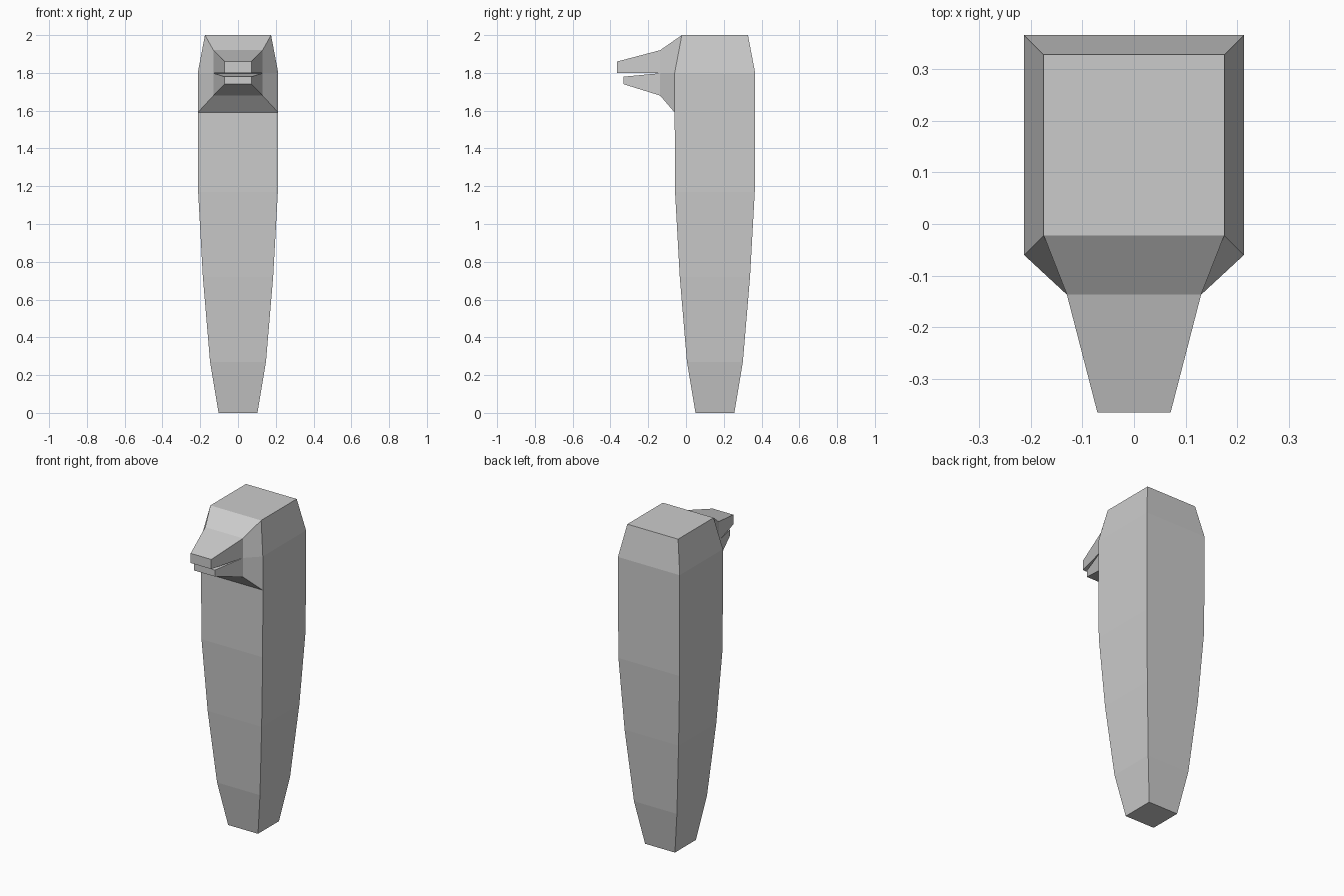
import bpy
import bmesh

cube = bpy.data.objects.get("Cube")
if cube:
    bpy.data.objects.remove(cube, do_unlink=True)

grey = bpy.data.materials.new("plain grey")
grey.use_nodes = True
grey.diffuse_color = (0.6, 0.6, 0.6, 1)
grey.node_tree.nodes["Principled BSDF"].inputs["Base Color"].default_value = (0.6, 0.6, 0.6, 1)

bm = bmesh.new()


def face(*points):
    bm.faces.new([bm.verts.new(p) for p in points])


def mirrored(points):
    return [(-x, y, z) for x, y, z in points]


def strip(a, b):
    """Bridge two right-hand profiles and repeat the faces on the other side."""
    for pa, pb in ((a, b), (mirrored(a), mirrored(b))):
        for i in range(len(a) - 1):
            face(pa[i], pa[i + 1], pb[i + 1], pb[i])


def across(p, q):
    """Face spanning from the left edge p-q to its mirror image."""
    face(p, q, *mirrored([q, p]))


# Trunk: square rings as (height, half width) about y = 0.153
CY = 0.153
rings = [(0, 0.103), (0.27, 0.148), (0.72, 0.186), (1.17, 0.211),
         (1.59, 0.213), (1.8, 0.213), (2.0, 0.175)]
for (z0, h0), (z1, h1) in zip(rings, rings[1:]):
    strip([(h0, CY - h0, z0), (h0, CY + h0, z0)], [(h1, CY - h1, z1), (h1, CY + h1, z1)])
    across((h0, CY + h0, z0), (h1, CY + h1, z1))
    if z1 < 1.6:  # the muzzle replaces the front above this height
        across((h0, CY - h0, z0), (h1, CY - h1, z1))
for z, h in (rings[0], rings[-1]):
    across((h, CY - h, z), (h, CY + h, z))

# Muzzle: profiles from brow to throat, narrowing to the mouth corners
base = [(h, CY - h, z) for z, h in reversed(rings[-3:])]
neck = [(0.13, -0.137, 1.92), (0.13, -0.137, 1.798), (0.13, -0.137, 1.68)]
strip(base, neck)
across(base[0], neck[0])
across(base[2], neck[2])

# Upper and lower jaws, open at the front
upper_tip = [(0.071, -0.365, 1.86), (0.071, -0.365, 1.80)]
lower_tip = [(0.071, -0.33, 1.78), (0.071, -0.33, 1.74)]
for root, tip in ((neck[:2], upper_tip), (neck[1:], lower_tip)):
    strip(root, tip)
    across(root[0], tip[0])
    across(root[1], tip[1])
    across(*tip)

bmesh.ops.remove_doubles(bm, verts=bm.verts, dist=0.0005)
bmesh.ops.recalc_face_normals(bm, faces=bm.faces)
mesh = bpy.data.meshes.new("body_with_muzzle")
bm.to_mesh(mesh)
bm.free()
mesh.materials.append(grey)
body = bpy.data.objects.new("body_with_muzzle", mesh)
bpy.context.collection.objects.link(body)
